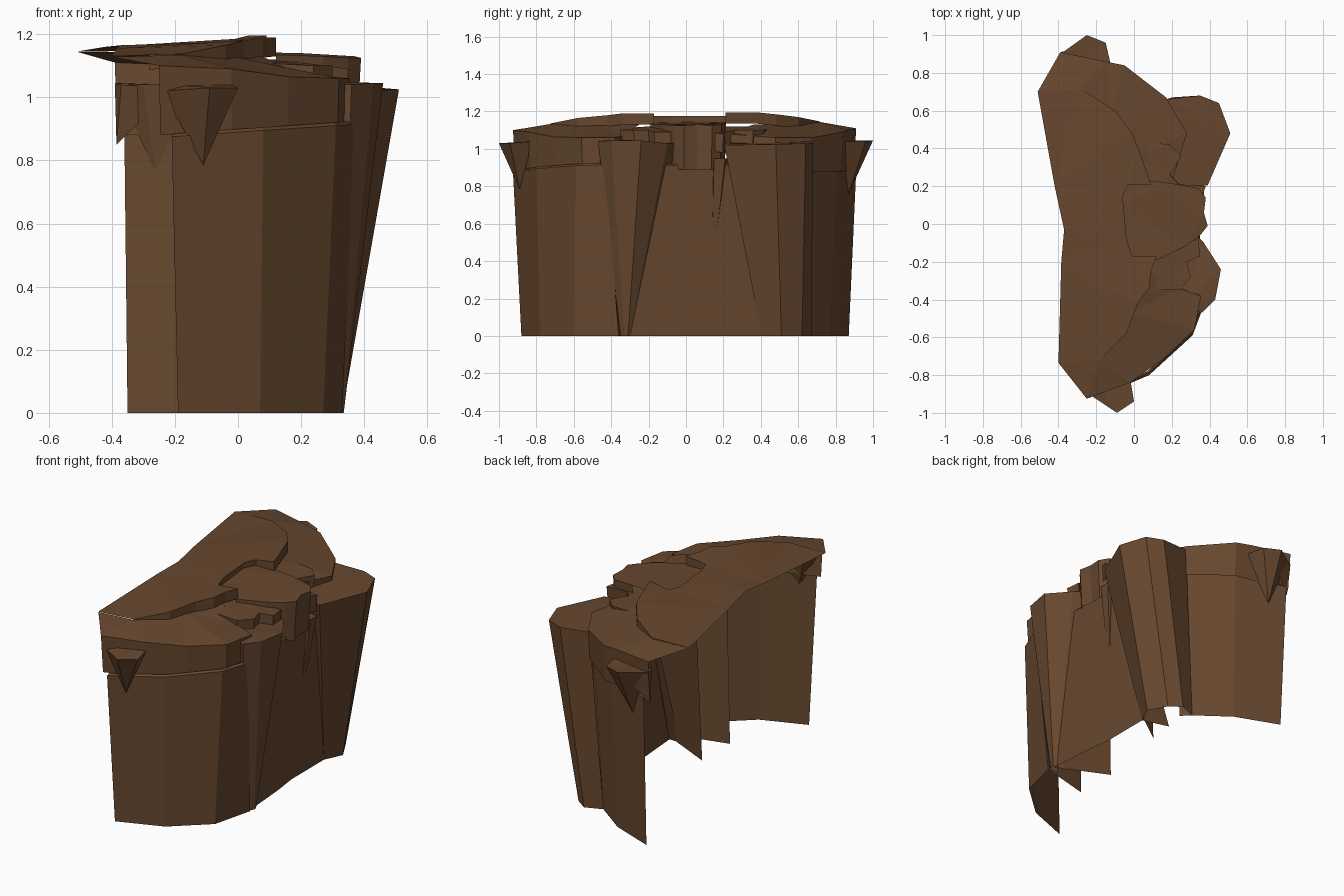
import bpy, bmesh

rock = bpy.data.materials.new("brown_rock")
rock.diffuse_color = (0.135, 0.064, 0.028, 1)


def finish(name, bm):
    bmesh.ops.remove_doubles(bm, verts=bm.verts, dist=0.0005)
    bmesh.ops.triangulate(bm, faces=[f for f in bm.faces if len(f.verts) > 4])
    me = bpy.data.meshes.new(name)
    bm.to_mesh(me)
    bm.free()
    me.materials.append(rock)
    ob = bpy.data.objects.new(name, me)
    bpy.context.collection.objects.link(ob)


def strips(bm, rows):
    """Join rows of points (counter-clockwise, lowest first) with quads."""
    vr = [[bm.verts.new(p) for p in r] for r in rows]
    for a, b in zip(vr, vr[1:]):
        for i in range(len(a) - 1):
            bm.faces.new((a[i], a[i + 1], b[i + 1], b[i]))
    return vr


def at_z(points, z):
    return [(x, y, z) for x, y in points]


def wall(name, bottom, top, ledge=0.975):
    """Open cliff panel run, with a narrow ledge turned in at the top."""
    bm = bmesh.new()
    strips(bm, [at_z(bottom, 0), top, [(x * ledge, y * .985, z + .01) for x, y, z in top]])
    finish(name, bm)


def shelf(name, edge, rest, low, inset=0.985):
    """Top sheet whose 'edge' points carry a cliff skirt down to z = low (or by a drop < 0)."""
    bm = bmesh.new()
    foot = [(x * inset, y * inset, low if low > 0 else z + low) for x, y, z in edge]
    vr = strips(bm, [foot, edge])
    bm.faces.new(vr[1] + [bm.verts.new(p) for p in rest])
    finish(name, bm)


def block(name, bottom, top):
    """Leaning rock with a closed top, open at the foot and back."""
    bm = bmesh.new()
    vr = strips(bm, [bottom, top])
    bm.faces.new(vr[1])
    finish(name, bm)


def spike(name, top, tip):
    """Corner rock hanging down to one tip."""
    bm = bmesh.new()
    t = [bm.verts.new(p) for p in top]
    p = bm.verts.new(tip)
    bm.faces.new(t)
    for i in range(len(t)):
        bm.faces.new((p, t[i], t[(i + 1) % len(t)]))
    finish(name, bm)


# lower cliff walls, open at the back, with ends that turn inward
wall("front_cliff_wall",
     [(-.19, -.88), (.07, -.78), (.27, -.6), (.33, -.36), (.02, -.44)],
     [(-.21, -.925, .875), (.08, -.8, .895), (.31, -.59, .91), (.37, -.43, .915), (.04, -.44, .92)])
wall("middle_cliff_wall",
     [(.02, -.18), (.32, -.32), (.3, -.05), (.28, .1), (.28, .42), (.1, .29)],
     [(.05, -.16, .92), (.35, -.15, .91), (.35, 0, .91), (.35, .1, .91), (.34, .24, .91),
      (.1, .24, .92)])
wall("rear_cliff_wall",
     [(.15, .58), (.1, .63), (-.09, .77), (-.35, .87)],
     [(.2, .6, .92), (.14, .655, .92), (-.07, .805, .91), (-.36, .91, .885)])

# leaning buttresses
block("rear_buttress",
      at_z([(.12, .45), (.28, .405), (.33, .51), (.27, .62), (.2, .67), (.1, .63)], 0),
      [(.2, .2, 1.03), (.39, .205, 1.02), (.51, .48, 1.025), (.45, .64, 1.03),
       (.35, .68, 1.03), (.17, .66, 1.04)])
block("front_buttress",
      at_z([(.26, -.36), (.325, -.35), (.335, -.33), (.335, -.31), (.32, -.3), (.25, -.3)], 0),
      [(.25, -.42, 1.05), (.36, -.47, 1.04), (.43, -.4, 1.045), (.46, -.24, 1.045),
       (.37, -.1, 1.03), (.27, 0, 1.03)])
block("middle_splinter",
      at_z([(.24, .13), (.31, .14), (.31, .16), (.24, .17)], .5),
      [(.26, .14, .95), (.37, .15, .95), (.37, .21, .95), (.26, .23, .95)])

# rim shelves, each with a cliff skirt
shelf("front_shelf",
      [(-.25, -.925, 1.1), (-.02, -.84, 1.09), (.16, -.71, 1.065), (.32, -.56, 1.06),
       (.355, -.38, 1.06), (.24, -.34, 1.07)],
      [(.07, -.25, 1.13), (-.02, -.47, 1.13), (-.18, -.72, 1.134), (-.4, -.735, 1.128)], .88)
shelf("rear_shelf",
      [(.2, .22, 1.08), (.28, .48, 1.06), (.17, .67, 1.06), (-.05, .84, 1.09),
       (-.15, .86, 1.1), (-.39, .91, 1.11)],
      [(-.51, .7, 1.144), (-.28, .715, 1.144), (-.12, .57, 1.13), (0, .36, 1.13)], .88)
shelf("middle_shelf",
      [(.12, -.19, 1.135), (.27, -.12, 1.13), (.35, -.06, 1.125), (.39, -.01, 1.125),
       (.37, .06, 1.13), (.38, .14, 1.125), (.34, .19, 1.13), (.2, .215, 1.14)],
      [(.08, .23, 1.14), (-.07, .22, 1.14), (-.07, .1, 1.145), (-.04, -.19, 1.14)], .89, .965)

# broken steps between the shelves
shelf("front_upper_step",
      [(.06, -.35, 1.11), (.24, -.35, 1.1), (.3, -.28, 1.1), (.28, -.2, 1.1), (.35, -.17, 1.09),
       (.34, -.08, 1.09)],
      [(.12, -.13, 1.12), (.05, -.2, 1.12)], -.12)
shelf("rear_upper_step",
      [(.35, .12, 1.09), (.38, .2, 1.08), (.24, .21, 1.09), (.19, .26, 1.1), (.25, .36, 1.1),
       (.19, .42, 1.1), (.02, .44, 1.11)],
      [(.0, .36, 1.12), (.05, .18, 1.12)], -.1)

# highest crescent slab, stepped along its inner edge
shelf("summit_slab",
      [(-.18, -.72, 1.137), (-.04, -.58, 1.165), (.02, -.42, 1.18), (.08, -.34, 1.19),
       (.09, -.25, 1.19), (.12, -.17, 1.19), (-.01, -.17, 1.175), (-.04, -.08, 1.175),
       (-.06, .15, 1.175), (-.03, .21, 1.175), (.09, .21, 1.195), (.03, .38, 1.195),
       (-.01, .48, 1.185), (-.1, .6, 1.17), (-.28, .715, 1.147)],
      [(-.51, .7, 1.145), (-.42, .2, 1.16), (-.37, -.03, 1.165), (-.385, -.2, 1.155),
       (-.4, -.735, 1.13)], -.06, 1)

# hanging corner rocks
spike("front_corner_rock",
      [(-.24, -.9, 1.02), (-.09, -1, 1.03), (0, -.94, 1.03), (-.02, -.82, 1.04), (-.2, -.84, 1.04)],
      (-.11, -.89, .785))
spike("rear_corner_rock",
      [(-.12, .83, 1.04), (-.15, .96, 1.04), (-.25, 1, 1.045), (-.39, .9, 1.045), (-.3, .84, 1.04)],
      (-.26, .87, .76))
spike("rear_edge_rock",
      [(-.2, .86, 1.03), (-.22, .95, 1.03), (-.39, .91, 1.04), (-.37, .85, 1.04)],
      (-.385, .885, .85))
